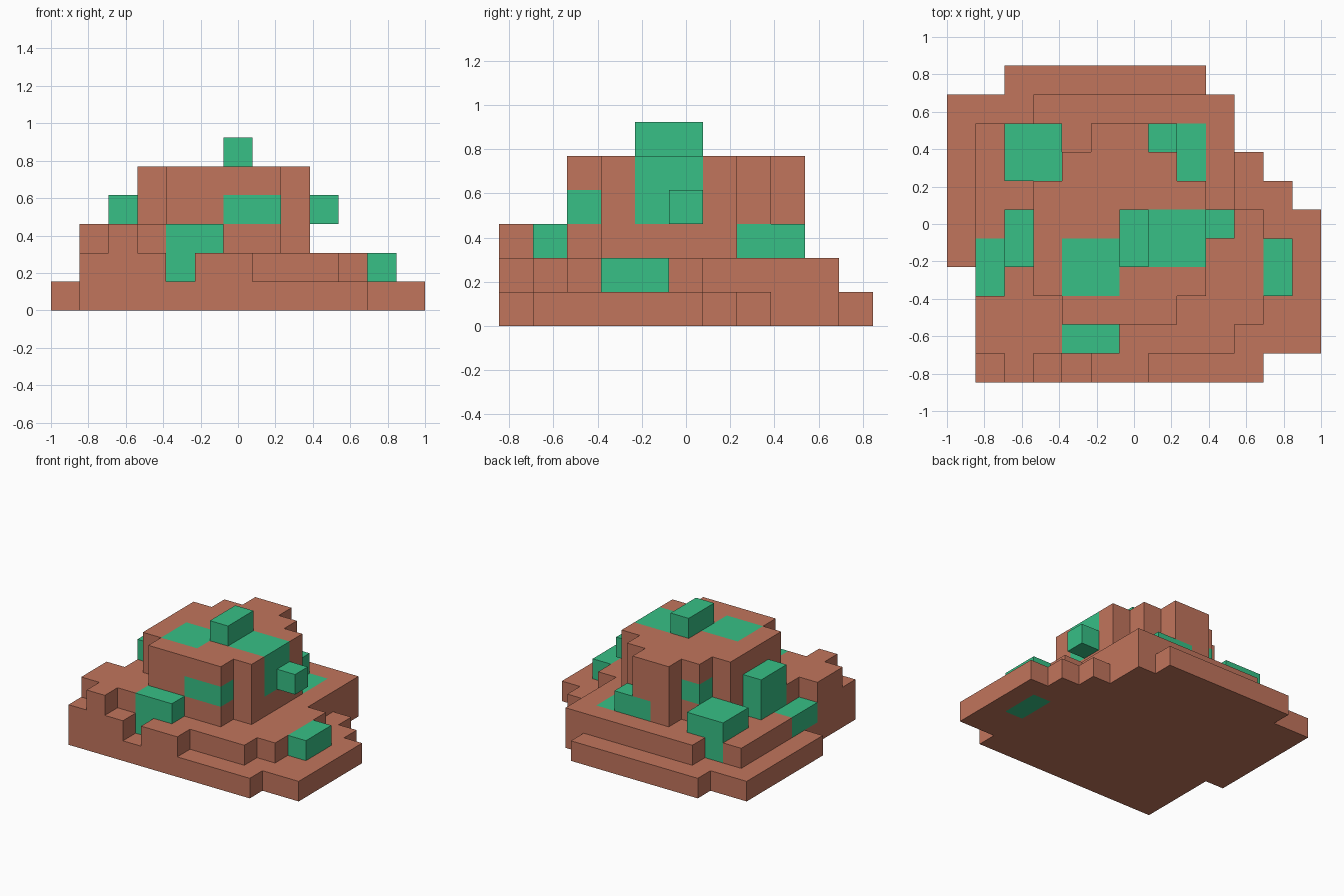
import bpy
import bmesh
from mathutils import Vector

if "Cube" in bpy.data.objects:
    bpy.data.objects.remove(bpy.data.objects["Cube"], do_unlink=True)

CELL = 2 / 13
ORIGIN = Vector((-1, -5.5 * CELL, 0))


def flat_material(name, colour):
    mat = bpy.data.materials.new(name)
    mat.use_nodes = True
    mat.diffuse_color = colour
    bsdf = next(n for n in mat.node_tree.nodes if n.type == "BSDF_PRINCIPLED")
    bsdf.inputs["Base Color"].default_value = colour
    bsdf.inputs["Roughness"].default_value = 0.9
    return mat


clay = flat_material("clay_brown", (0.535, 0.176, 0.107, 1))
moss = flat_material("moss_green", (0.038, 0.525, 0.238, 1))

cells = {}  # grid cell -> name of the part that owns it


def fill(part, xs, ys, zs):
    """Give a block of cells to a part; ranges are (start, end)."""
    for x in range(*xs):
        for y in range(*ys):
            for z in range(*zs):
                cells[x, y, z] = part


# Stepped ground slab
for xs, ys in [((1, 11), (0, 1)), ((1, 13), (1, 4)), ((0, 13), (4, 6)),
               ((0, 12), (6, 7)), ((0, 11), (7, 8)), ((0, 10), (8, 10)),
               ((2, 9), (10, 11))]:
    fill("ground_slab", xs, ys, (0, 1))

# Terrace above it, with a notch in its front edge
for xs, ys in [((1, 4), (0, 1)), ((5, 7), (0, 1)), ((1, 10), (1, 2)),
               ((1, 11), (2, 6)), ((1, 10), (6, 9)), ((3, 10), (9, 10))]:
    fill("terrace", xs, ys, (1, 2))

# Low ridge at the front corner
for xs, ys in [((2, 3), (0, 1)), ((1, 4), (1, 3)), ((2, 3), (3, 4))]:
    fill("corner_ridge", xs, ys, (2, 3))

# Central tower with stepped corners
for xs, ys in [((4, 8), (2, 3)), ((3, 9), (3, 7)), ((4, 8), (7, 8)),
               ((5, 7), (8, 9))]:
    fill("tower", xs, ys, (2, 5))

# Moss blocks, some buried flush and some standing proud
moss_blocks = {
    "moss_summit": [((6, 7), (4, 6), (5, 6))],
    "moss_tower_top": [((4, 6), (3, 5), (4, 5))],
    "moss_tower_side": [((7, 9), (4, 6), (3, 5)), ((9, 10), (5, 6), (3, 4))],
    "moss_tower_front": [((6, 8), (2, 3), (3, 4))],
    "moss_tower_back": [((4, 5), (7, 8), (3, 4))],
    "moss_tower_post": [((2, 3), (4, 6), (2, 4))],
    "moss_back_corner": [((2, 4), (7, 9), (2, 3)), ((2, 3), (8, 9), (1, 2))],
    "moss_back_step": [((6, 8), (7, 9), (2, 3)), ((8, 9), (7, 9), (1, 2))],
    "moss_front_step": [((4, 6), (1, 2), (2, 3)), ((4, 5), (1, 2), (1, 2))],
    "moss_right_edge": [((1, 2), (3, 5), (1, 2))],
    "moss_left_edge": [((11, 12), (3, 5), (0, 2))],
}
for part, blocks in moss_blocks.items():
    for block in blocks:
        fill(part, *block)


def build(part):
    """Skin the exposed sides of one part and join its flat regions."""
    bm = bmesh.new()
    for cell, owner in cells.items():
        if owner != part:
            continue
        for axis in range(3):
            for side in (0, 1):
                other = list(cell)
                other[axis] += 2 * side - 1
                if tuple(other) in cells:
                    continue
                u, v = (axis + 1) % 3, (axis + 2) % 3
                loop = [(0, 0), (1, 0), (1, 1), (0, 1)]
                verts = []
                for a, b in (loop if side else reversed(loop)):
                    corner = Vector(cell)
                    corner[axis] += side
                    corner[u] += a
                    corner[v] += b
                    verts.append(bm.verts.new(ORIGIN + corner * CELL))
                bm.faces.new(verts)
    bmesh.ops.remove_doubles(bm, verts=bm.verts[:], dist=0.001)
    bmesh.ops.dissolve_limit(bm, angle_limit=0.01, verts=bm.verts[:],
                             edges=bm.edges[:])
    mesh = bpy.data.meshes.new(part)
    bm.to_mesh(mesh)
    bm.free()
    mesh.materials.append(moss if part.startswith("moss") else clay)
    bpy.context.collection.objects.link(bpy.data.objects.new(part, mesh))


for name in ["ground_slab", "terrace", "corner_ridge", "tower", *moss_blocks]:
    build(name)
